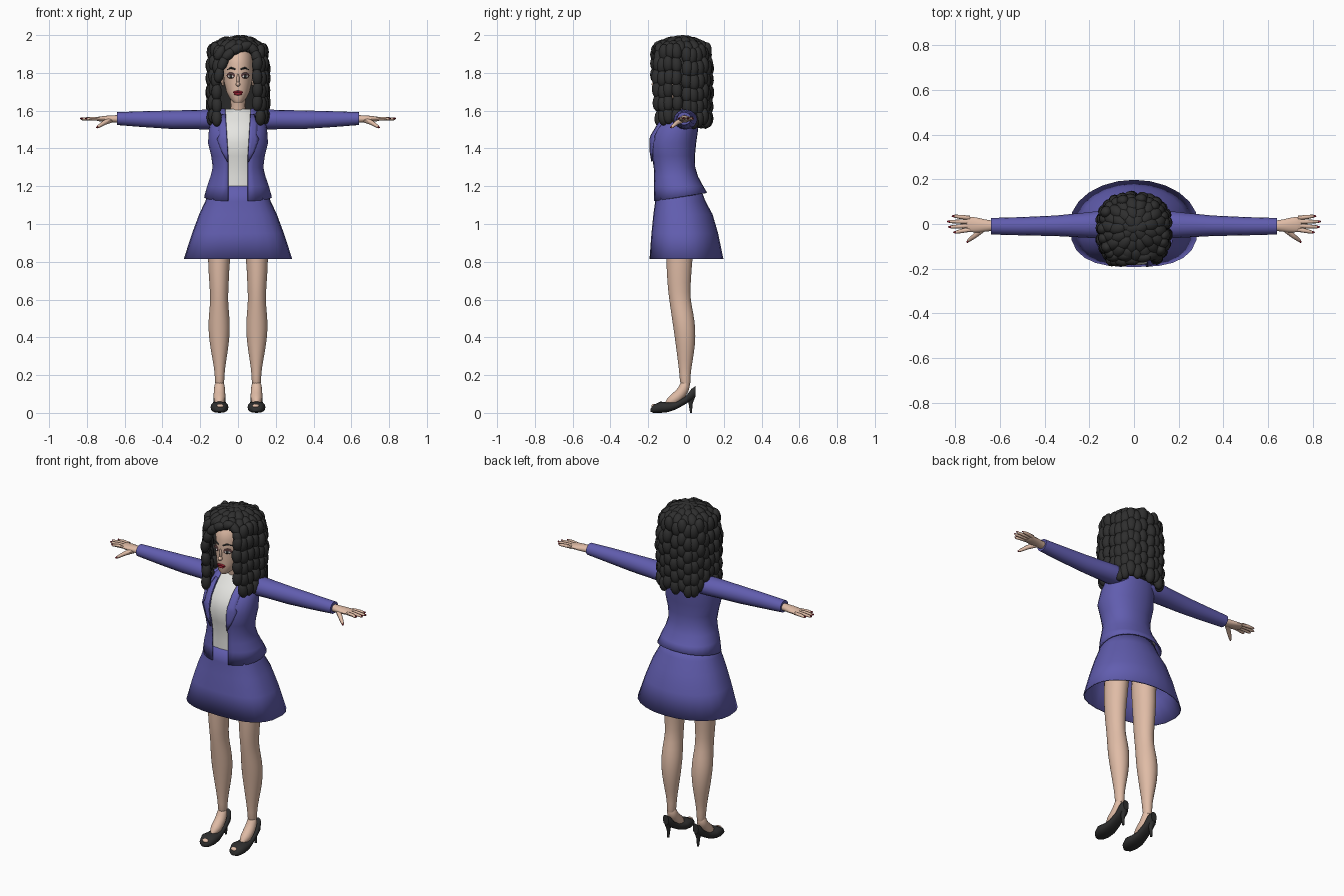
import bpy, bmesh, math, random
from math import sin, cos, pi
from mathutils import Vector, Matrix, Euler

random.seed(4)
cube = bpy.data.objects.get("Cube")
if cube:
    bpy.data.objects.remove(cube, do_unlink=True)


def material(name, r, g, b):
    m = bpy.data.materials.new(name)
    m.use_nodes = True
    m.diffuse_color = (r, g, b, 1)
    node = next(n for n in m.node_tree.nodes if n.type == 'BSDF_PRINCIPLED')
    node.inputs["Base Color"].default_value = (r, g, b, 1)
    node.inputs["Roughness"].default_value = 0.8
    return m


BLUE = material("suit blue", .12, .11, .43)
WHITE = material("blouse white", .78, .78, .75)
SKIN = material("skin", .74, .5, .38)
BLACK = material("hair black", .028, .028, .028)
RED = material("lip red", .3, .015, .03)
SHADOW = material("eye shadow brown", .09, .04, .04)
made = []


def finish(name, bm, mat, mirror=False, thick=0, sub=0):
    bmesh.ops.recalc_face_normals(bm, faces=bm.faces[:])
    me = bpy.data.meshes.new(name)
    bm.to_mesh(me)
    bm.free()
    me.materials.append(mat)
    ob = bpy.data.objects.new(name, me)
    bpy.context.collection.objects.link(ob)
    if mirror:
        ob.modifiers.new("mirror", 'MIRROR').use_mirror_merge = False
    if thick:
        mod = ob.modifiers.new("thickness", 'SOLIDIFY')
        mod.thickness, mod.offset = thick, 0
    if sub:
        ob.modifiers.new("smooth", 'SUBSURF').levels = sub
        ob.modifiers["smooth"].render_levels = sub
    made.append(ob)
    return ob


def spow(v, n):
    return math.copysign(abs(v) ** (2 / n), v)


def ring(c, a, b, n=2, sides=16):
    c, a, b = Vector(c), Vector(a), Vector(b)
    ts = [2 * pi * i / sides for i in range(sides)]
    return [c + a * spow(cos(t), n) + b * spow(sin(t), n) for t in ts]


def level(z, rx, yf, yb, n=2, sides=24, front_n=None, gap=0):
    """Horizontal section; a gap leaves it open at the front."""
    cy, ry = (yf + yb) / 2, (yb - yf) / 2
    d = math.acos(min(1, gap / rx) ** (n / 2)) if gap else 0
    pts = []
    for i in range(sides + (1 if gap else 0)):
        t = -d + (pi + 2 * d) * i / sides if gap else 2 * pi * i / sides
        k = front_n if front_n and sin(t) < 0 else n
        pts.append(Vector((rx * spow(cos(t), k), cy + ry * spow(sin(t), k), z)))
    return pts


def loft(name, rings, mat, closed=True, caps=True, **kw):
    bm = bmesh.new()
    rows = [[bm.verts.new(p) for p in r] for r in rings]
    count = len(rows[0])
    for a, b in zip(rows, rows[1:]):
        for i in range(count if closed else count - 1):
            j = (i + 1) % count
            bm.faces.new((a[i], a[j], b[j], b[i]))
    if caps and closed:
        bm.faces.new(rows[0])
        bm.faces.new(rows[-1])
    return finish(name, bm, mat, **kw)


def tube(name, pts, radii, mat, sides=8, **kw):
    pts = [Vector(p) for p in pts]
    rings = []
    for i, (p, r) in enumerate(zip(pts, radii)):
        d = (pts[min(i + 1, len(pts) - 1)] - pts[max(i - 1, 0)]).normalized()
        side = d.cross(Vector((0, 1, 0)) if abs(d.y) < .9 else Vector((0, 0, 1))).normalized()
        rings.append(ring(p, side * r, d.cross(side) * r, sides=sides))
    return loft(name, rings, mat, **kw)


def blobs(name, items, mat, **kw):
    """Many ellipsoids in one mesh: (location, radii, rotation)."""
    bm = bmesh.new()
    for loc, size, rot in items:
        m = Matrix.LocRotScale(Vector(loc), Euler(rot), Vector(size))
        bmesh.ops.create_uvsphere(bm, u_segments=12, v_segments=8, radius=1, matrix=m)
    return finish(name, bm, mat, **kw)


def sample(table, z):
    for a, b in zip(table, table[1:]):
        if a[0] <= z <= b[0]:
            f = (z - a[0]) / (b[0] - a[0])
            return [p + (q - p) * f for p, q in zip(a, b)]
    return list(table[-1] if z > table[-1][0] else table[0])


def front_y(table, x, z, n=2):
    _, rx, yf, yb = sample(table, z)
    return (yf + yb) / 2 - (yb - yf) / 2 * max(0, 1 - abs(x / rx) ** n) ** (1 / n)


# Skirt
skirt = [(.815, .284, -.19, .195), (.95, .24, -.18, .167), (1.05, .203, -.17, .138),
         (1.12, .17, -.16, .1), (1.2, .143, -.16, .07)]
loft("skirt", [level(*s, front_n=2.8) for s in skirt], BLUE, caps=False, thick=.006)

# Blouse and open jacket share one torso profile
torso = [(1.13, .176, -.17, .108), (1.2, .16, -.172, .087), (1.25, .142, -.172, .06),
         (1.3, .13, -.174, .045), (1.36, .138, -.183, .043), (1.43, .155, -.195, .05),
         (1.5, .15, -.172, .06), (1.55, .14, -.13, .063), (1.585, .115, -.092, .06),
         (1.608, .085, -.07, .052)]
N = 2.2
loft("blouse", [level(z, rx - .01, yf + .01, yb - .01, N) for z, rx, yf, yb in torso[1:]], WHITE)


def opening(z):
    return .052 + max(0, z - 1.35) * .06


jacket = [level(*s, N, gap=opening(s[0])) for s in torso]
for p in jacket[0]:
    p.z += .16 * (p.y + .11)
loft("jacket", jacket, BLUE, closed=False, thick=.008)

# Lapels lie on the jacket front
lapel = []
for z, w in ((1.33, .004), (1.38, .03), (1.45, .052), (1.47, .04), (1.53, .04), (1.58, .02)):
    xs = [opening(z) + w * k / 3 for k in range(4)]
    lapel.append([Vector((x, front_y(torso, x, z, N) - .009, z)) for x in xs])
loft("lapel", lapel, BLUE, closed=False, mirror=True, thick=.006)

# Sleeves
arm = [(.08, 0, 1.55, .055, .048), (.15, -.003, 1.553, .062, .053), (.22, -.005, 1.553, .056, .051),
       (.35, -.008, 1.552, .046, .049), (.5, -.01, 1.555, .041, .042), (.64, -.01, 1.558, .037, .034)]
loft("sleeve", [ring((x, y, z), (0, ry, 0), (0, 0, rz)) for x, y, z, ry, rz in arm], BLUE, mirror=True)

# Hands, fingers and nails
palm = [(.6, -.008, .025, .022), (.65, -.008, .024, .021), (.69, -.006, .034, .019),
        (.73, -.002, .037, .014), (.755, 0, .033, .01)]
loft("hand", [ring((x, y, 1.556), (0, ry, 0), (0, 0, rz), sides=12) for x, y, ry, rz in palm],
     SKIN, mirror=True, sub=1)
nails = []
for i, tip in enumerate((.805, .828, .833, .812)):
    y0, y1 = -.026 + .018 * i, -.037 + .024 * i
    tube("finger", [(.735, y0, 1.557), (.775, (y0 + y1) / 2, 1.558), (tip - .008, y1, 1.556), (tip, y1, 1.555)],
         [.0095, .0095, .007, .003], SKIN, mirror=True)
    nails.append(((tip - .004, y1, 1.559), (.009, .005, .004), (0, 0, 0)))
tube("thumb", [(.675, -.02, 1.55), (.71, -.05, 1.535), (.74, -.073, 1.515), (.746, -.078, 1.51)],
     [.015, .012, .008, .004], SKIN, mirror=True)
nails.append(((.744, -.078, 1.513), (.009, .005, .005), (0, .4, -.7)))
blobs("nails", nails, RED, mirror=True)

# Legs
leg = [(.13, .098, -.032, .028, .027), (.2, .097, -.034, .022, .024), (.28, .098, -.045, .037, .037),
       (.36, .099, -.055, .05, .051), (.45, .1, -.068, .052, .06), (.53, .1, -.08, .04, .054),
       (.6, .1, -.09, .024, .047), (.68, .1, -.1, .025, .052), (.82, .103, -.107, .036, .06),
       (1.1, .085, -.11, .06, .075)]
loft("leg", [ring((x, (f + b) / 2, z), (r, 0, 0), (0, (b - f) / 2, 0)) for z, x, f, b, r in leg],
     SKIN, mirror=True, sub=1)

# Feet and heeled shoes
tube("foot", [(.098, -.003, .17), (.098, -.008, .125), (.098, -.045, .083), (.098, -.09, .053), (.098, -.13, .038)],
     [.026, .031, .033, .031, .022], SKIN, sides=12, mirror=True, sub=1)
shoe = [(-.188, .014, .006, .022), (-.172, .034, 0, .042), (-.135, .047, 0, .06), (-.095, .044, .004, .055),
        (-.05, .036, .02, .06), (0, .031, .048, .09), (.03, .03, .068, .128), (.05, .018, .085, .142)]
loft("shoe", [ring((.098, y, (lo + hi) / 2), (w, 0, 0), (0, 0, (hi - lo) / 2), 2.5)
              for y, w, lo, hi in shoe], BLACK, mirror=True)
tube("heel", [(.098, .03, .09), (.098, .024, .045), (.098, .027, 0)], [.021, .01, .006],
     BLACK, sides=10, mirror=True)
blobs("toes", [((.094, -.17, .036), (.019, .014, .011), (0, 0, 0))], SKIN, mirror=True)

# Neck, head and face
tube("neck", [(0, -.015, 1.56), (0, -.028, 1.62), (0, -.05, 1.69)], [.052, .039, .038], SKIN, sides=16)
head = [(1.642, .02, -.15, -.1), (1.66, .041, -.16, -.05), (1.7, .062, -.162, 0), (1.75, .074, -.163, .03),
        (1.8, .079, -.164, .05), (1.85, .08, -.164, .06), (1.9, .072, -.152, .05), (1.93, .045, -.12, .03)]
loft("head", [level(*s) for s in head], SKIN)
blobs("nose", [((0, -.165, 1.74), (.012, .018, .012), (0, 0, 0)),
               ((0, -.162, 1.765), (.008, .012, .03), (.15, 0, 0))], SKIN)
blobs("ears", [((.08, -.04, 1.76), (.01, .02, .03), (0, 0, 0))], SKIN, mirror=True)


def on_face(x, z, lift=0):
    return (x, front_y(head, x, z) - lift, z)


blobs("eye_shadow", [(on_face(.038, 1.786), (.025, .005, .016), (0, 0, .48))], SHADOW, mirror=True)
blobs("eye_white", [(on_face(.038, 1.782, .002), (.018, .005, .008), (0, 0, .48))], WHITE, mirror=True)
blobs("iris", [(on_face(.038, 1.782, .004), (.009, .005, .009), (0, 0, .48))], BLACK, mirror=True)
tube("eyebrow", [on_face(x, z, .001) for x, z in ((.015, 1.818), (.035, 1.827), (.058, 1.817))],
     [.004, .005, .002], BLACK, mirror=True)
blobs("lips", [((0, -.16, 1.689), (.022, .008, .008), (0, 0, 0)),
               ((.011, -.16, 1.699), (.017, .007, .006), (0, .2, .1)),
               ((-.011, -.16, 1.699), (.017, .007, .006), (0, -.2, -.1))], RED)

# Hair: dark core covered with curls hanging in columns
core = [(1.55, .11, 0, .11), (1.7, .125, -.035, .115), (1.8, .125, -.06, .115),
        (1.9, .115, -.1, .11), (1.935, .1, -.135, .1), (1.965, .07, -.1, .07)]
loft("hair_core", [level(*s, 2.4) for s in core], BLACK)


def jitter(k):
    return random.uniform(-k, k)


curls = []
STRANDS = 25
for i in range(STRANDS):
    t = 2 * pi * (i + .5) / STRANDS
    shift = jitter(.018)
    for row in range(6):
        z = 1.562 + .068 * row + shift
        f = .92 if row == 5 else 1 - .012 * abs(row - 2.5)
        x = .147 * f * spow(cos(t), 2.4)
        y = -.02 + (.165 if sin(t) < 0 else .14) * f * spow(sin(t), 2.4)
        if y < -.05 and -.103 < x < .098:
            continue
        curls.append(((x + jitter(.004), y + jitter(.004), z),
                      (.027, .029, .046), (jitter(.1), jitter(.1), t)))
# Crown curls radiate from the top
for f, z, count, tilt in ((.77, 1.94, 18, .75), (.5, 1.963, 13, .4), (.22, 1.972, 7, .15), (0, 1.974, 1, 0)):
    for i in range(count):
        t = 2 * pi * (i + f) / count
        ry = .155 if sin(t) < 0 else .14
        curls.append(((.147 * f * cos(t), -.02 + ry * f * sin(t), z + jitter(.004)),
                      (.042, .029, .025), (jitter(.1), tilt, t + jitter(.2))))
# Side-swept fringe
for x, y, z, lean in ((.035, -.148, 1.94, 1.2), (-.012, -.16, 1.924, 1.1), (-.05, -.165, 1.897, .8),
                      (-.08, -.165, 1.85, .4), (-.1, -.165, 1.79, .2), (-.045, -.14, 1.935, .9),
                      (-.095, -.145, 1.905, .5), (.075, -.14, 1.928, -.8), (.097, -.145, 1.885, -.3)):
    curls.append(((x, y, z), (.026, .025, .043), (0, lean, 0)))
blobs("hair_curls", curls, BLACK)

# Smooth shading with sharp edges kept
bpy.ops.object.select_all(action='DESELECT')
for ob in made:
    ob.select_set(True)
bpy.context.view_layer.objects.active = made[0]
bpy.ops.object.shade_smooth_by_angle(angle=math.radians(45))
